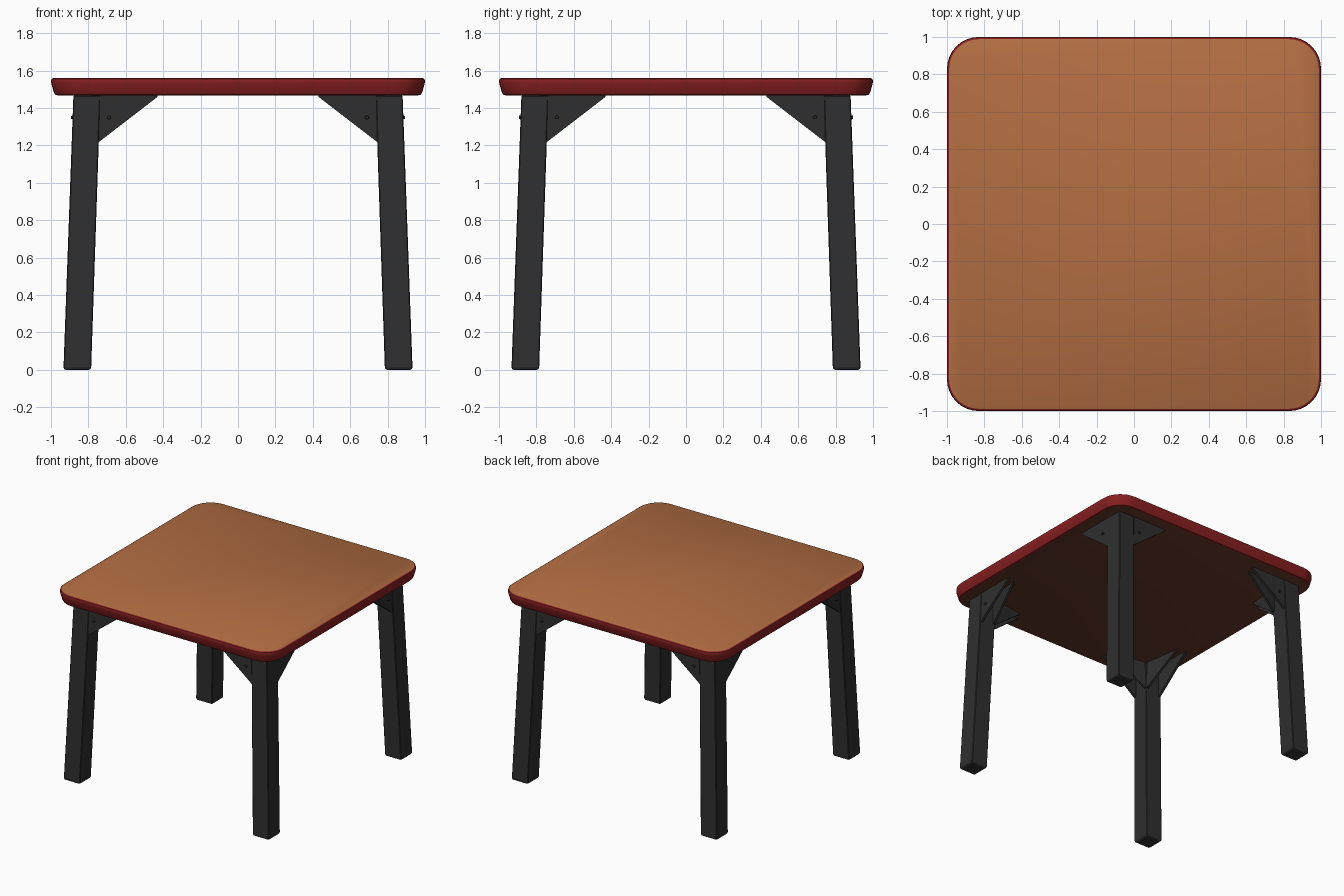
import bpy, bmesh, math
from mathutils import Vector

if "Cube" in bpy.data.objects:
    bpy.data.objects.remove(bpy.data.objects["Cube"])


def material(name, rgb):
    m = bpy.data.materials.new(name)
    m.use_nodes = True
    color = (*rgb, 1)
    m.diffuse_color = color
    m.node_tree.nodes["Principled BSDF"].inputs["Base Color"].default_value = color
    return m


WOOD = material("warm wood", (0.45, 0.155, 0.055))
RED = material("red edge band", (0.25, 0.014, 0.015))
UNDER = material("dark wood underside", (0.13, 0.04, 0.022))
STEEL = material("charcoal steel", (0.028, 0.028, 0.028))
TOP_Z, UNDER_Z = 1.56, 1.468


def finish(name, bm, *mats):
    bmesh.ops.recalc_face_normals(bm, faces=bm.faces)
    mesh = bpy.data.meshes.new(name)
    bm.to_mesh(mesh)
    bm.free()
    obj = bpy.data.objects.new(name, mesh)
    bpy.context.collection.objects.link(obj)
    for m in mats:
        mesh.materials.append(m)
    return obj


def smooth(obj):
    bpy.ops.object.select_all(action="DESELECT")
    obj.select_set(True)
    bpy.context.view_layer.objects.active = obj
    bpy.ops.object.shade_smooth_by_angle(angle=math.radians(35))


def rounded_ring(bm, half, radius, z, steps=8):
    verts = []
    for q, (sx, sy) in enumerate([(1, 1), (-1, 1), (-1, -1), (1, -1)]):
        for i in range(steps + 1):
            a = math.pi / 2 * (q + i / steps)
            verts.append(bm.verts.new((sx * (half - radius) + radius * math.cos(a),
                                       sy * (half - radius) + radius * math.sin(a), z)))
    return verts


def loft(bm, rings):
    for a, b in zip(rings, rings[1:]):
        for i in range(len(a)):
            j = (i + 1) % len(a)
            bm.faces.new((a[i], a[j], b[j], b[i]))
    return bm.faces.new(rings[0]), bm.faces.new(rings[-1])


# Tabletop: rounded square with a tapered red band
bm = bmesh.new()
profile = [(0.965, UNDER_Z), (0.978, 1.472), (0.985, 1.485), (0.998, 1.53),
           (1.0, 1.545), (0.997, 1.555), (0.988, TOP_Z)]
lower, upper = loft(bm, [rounded_ring(bm, h, h - 0.83, z) for h, z in profile])
lower.material_index, upper.material_index = 2, 1
smooth(finish("tabletop", bm, RED, WOOD, UNDER))


def add_plate(bm, points, thickness):
    """Extrude a flat outline along its thickness vector."""
    face = bm.faces.new([bm.verts.new(p) for p in points])
    moved = bmesh.ops.extrude_face_region(bm, geom=[face])["geom"]
    bmesh.ops.translate(bm, vec=thickness,
                        verts=[v for v in moved if isinstance(v, bmesh.types.BMVert)])


def add_bolt(bm, center, axis):
    n = Vector(axis)
    rot = Vector((0, 0, 1)).rotation_difference(n).to_matrix().to_4x4()
    rot.translation = center
    bmesh.ops.create_cone(bm, cap_ends=True, segments=6, radius1=0.013,
                          radius2=0.009, depth=0.022, matrix=rot)


# Legs and corner brackets, one set per corner
for side, sx in (("left", 1), ("right", -1)):
    for end, sy in (("front", -1), ("back", 1)):
        # Tapered leg, splayed outward towards the foot
        bm = bmesh.new()
        rings = []
        for center, half, z in ((0.859, 0.066, 0), (0.859, 0.074, 0.01),
                                (0.808, 0.072, UNDER_Z)):
            rings.append([bm.verts.new((sx * (center + i * half), sy * (center + j * half), z))
                          for i, j in ((-1, -1), (1, -1), (1, 1), (-1, 1))])
        loft(bm, rings)
        leg = finish(f"{end}_{side}_leg", bm, STEEL)
        bevel = leg.modifiers.new("soft edges", "BEVEL")
        bevel.width, bevel.segments = 0.005, 1

        # Bracket: outer and inner gusset plates along both table edges
        bm = bmesh.new()
        for swap in (False, True):
            def place(along, across, z):
                x, y = (across, along) if swap else (along, across)
                return Vector((sx * x, sy * y, z))
            add_plate(bm, [place(0.78, 0.884, 1.22), place(0.742, 0.884, 1.22),
                           place(0.43, 0.878, 1.46), place(0.43, 0.878, UNDER_Z),
                           place(0.78, 0.878, UNDER_Z)], place(0, -0.02, 0))
            add_plate(bm, [place(0.76, 0.745, 1.25), place(0.735, 0.745, 1.25),
                           place(0.46, 0.79, 1.46), place(0.46, 0.79, UNDER_Z),
                           place(0.76, 0.745, UNDER_Z)], place(0, 0.018, 0))
            add_bolt(bm, place(0.69, 0.882, 1.35), place(0, 1, 0))
        finish(f"{end}_{side}_bracket", bm, STEEL)
